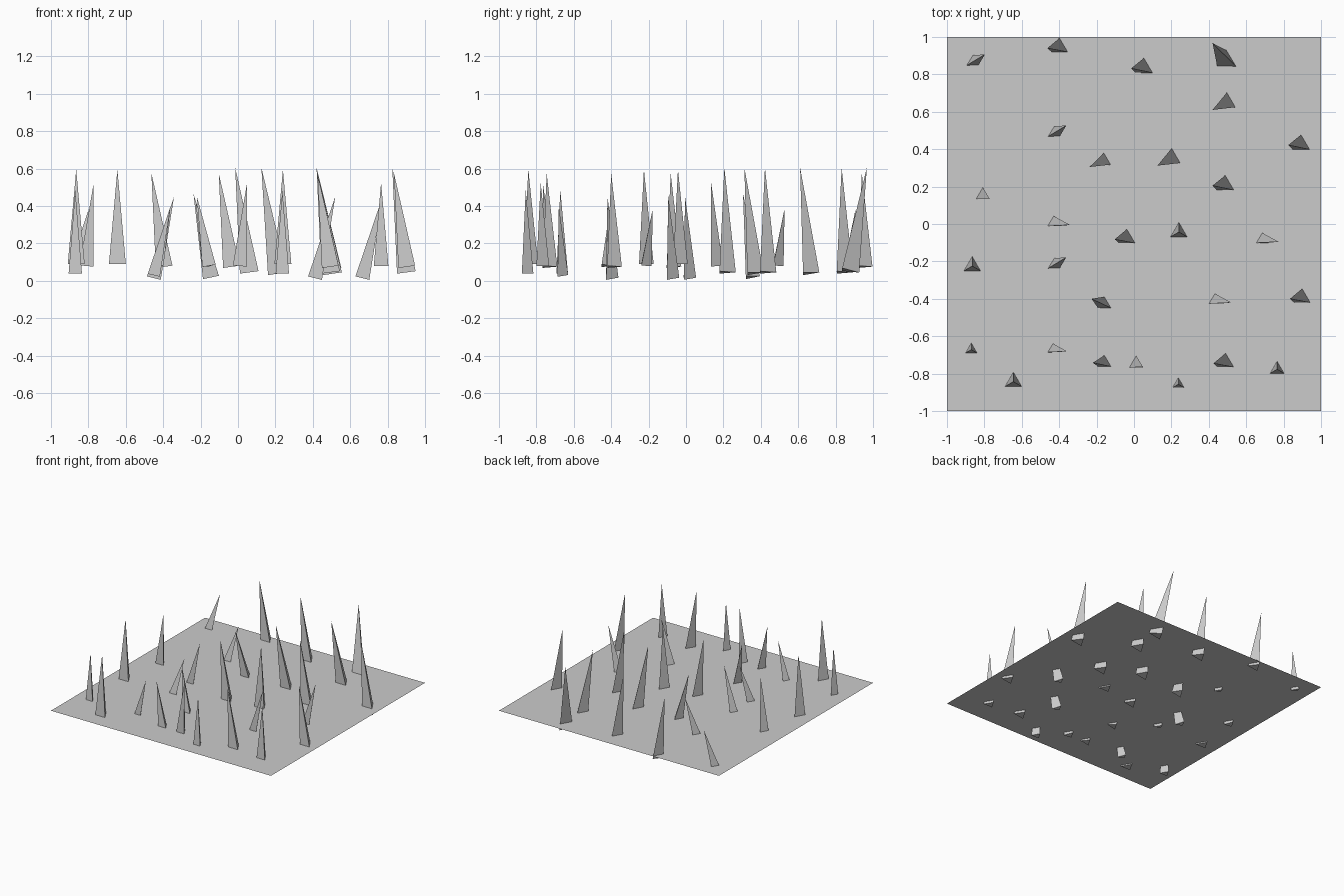
import bpy
import bmesh
from mathutils import Matrix, Vector

default_cube = bpy.data.objects.get("Cube")
if default_cube:
    bpy.data.objects.remove(default_cube, do_unlink=True)

# One plain grey for everything
stone = bpy.data.materials.new("light_grey_stone")
stone.use_nodes = True
grey = (0.6, 0.6, 0.6, 1)
stone.diffuse_color = grey
stone.node_tree.nodes["Principled BSDF"].inputs["Base Color"].default_value = grey


def add_object(name, bm):
    mesh = bpy.data.meshes.new(name)
    bm.to_mesh(mesh)
    bm.free()
    mesh.materials.append(stone)
    obj = bpy.data.objects.new(name, mesh)
    bpy.context.scene.collection.objects.link(obj)
    return obj


def add_spike(name, x, y, lean, bottom, top, radius):
    """Three-sided cone whose tip is shifted sideways by lean."""
    axis = Vector((lean[0], lean[1], top - bottom))
    turn = Vector((0, 0, 1)).rotation_difference(axis).to_matrix().to_4x4()
    bm = bmesh.new()
    bmesh.ops.create_cone(bm, cap_ends=True, segments=3, radius1=radius,
                          radius2=0, depth=axis.length,
                          matrix=Matrix.Translation((0, 0, axis.length / 2)))
    bmesh.ops.remove_doubles(bm, verts=bm.verts, dist=0.0001)
    # Put one base corner at the back
    lead = max(bm.verts, key=lambda v: v.co.y - 9 * v.co.z)
    flip = Vector((lead.co.x, lead.co.y)).angle_signed(Vector((0, 1)))
    bmesh.ops.transform(bm, matrix=turn @ Matrix.Rotation(-flip, 4, "Z"),
                        verts=bm.verts)
    obj = add_object(name, bm)
    obj.location = (x, y, bottom)


# Thin square floor that the spikes pierce
bm = bmesh.new()
bmesh.ops.create_grid(bm, x_segments=1, y_segments=1, size=1)
add_object("floor", bm).location.z = 0.1


def add_group(name, places, lean, bottom, top, radius):
    for number, (x, y) in enumerate(places, 1):
        add_spike(f"{name}_{number}", x, y, lean, bottom, top, radius)


# Upright spikes
add_group("upright_tall_spike", [(-.645, -.843), (-.865, -.225), (.24, -.043)],
          lean=(0, 0), bottom=.09, top=.595, radius=.052)
add_group("upright_deep_spike", [(-.87, -.672), (.237, -.857)],
          lean=(0, 0), bottom=.04, top=.485, radius=.041)
add_group("upright_short_spike", [(.765, -.777)],
          lean=(0, 0), bottom=.08, top=.525, radius=.045)

# Spikes leaning towards +x
add_group("slight_lean_spike", [(-.81, .155), (.01, -.745)],
          lean=(.038, -.02), bottom=.08, top=.52, radius=.043)
add_group("left_lean_long_spike", [(-.45, .01), (.665, -.08), (.412, -.405)],
          lean=(.108, -.015), bottom=.015, top=.45, radius=.044)
add_group("left_lean_short_spike", [(-.45, -.668)],
          lean=(.09, -.012), bottom=.03, top=.4, radius=.038)
add_group("left_back_lean_spike", [(-.865, .865), (-.43, .485), (-.43, -.22)],
          lean=(.068, .042), bottom=.085, top=.385, radius=.037)

# Spikes leaning towards -x
add_group("right_lean_tall_spike", [(.06, .835), (.9, .425), (.495, .208)],
          lean=(-.075, -.003), bottom=.045, top=.605, radius=.058)
add_group("right_lean_medium_spike",
          [(-.395, .945), (-.035, -.077), (.902, -.395), (.493, -.74)],
          lean=(-.068, -.005), bottom=.075, top=.575, radius=.052)
add_group("right_lean_small_spike", [(-.155, -.742)],
          lean=(-.065, 0), bottom=.08, top=.45, radius=.042)
add_group("right_back_lean_small_spike", [(-.155, -.43)],
          lean=(-.072, .03), bottom=.08, top=.43, radius=.042)
add_group("right_front_lean_tall_spike", [(.21, .357), (.505, .655)],
          lean=(-.085, -.045), bottom=.04, top=.605, radius=.058)
add_group("right_front_lean_short_spike", [(-.145, .345)],
          lean=(-.093, -.04), bottom=.02, top=.465, radius=.05)
add_group("right_back_lean_tall_spike", [(.5, .865)],
          lean=(-.08, .102), bottom=.055, top=.605, radius=.062)
